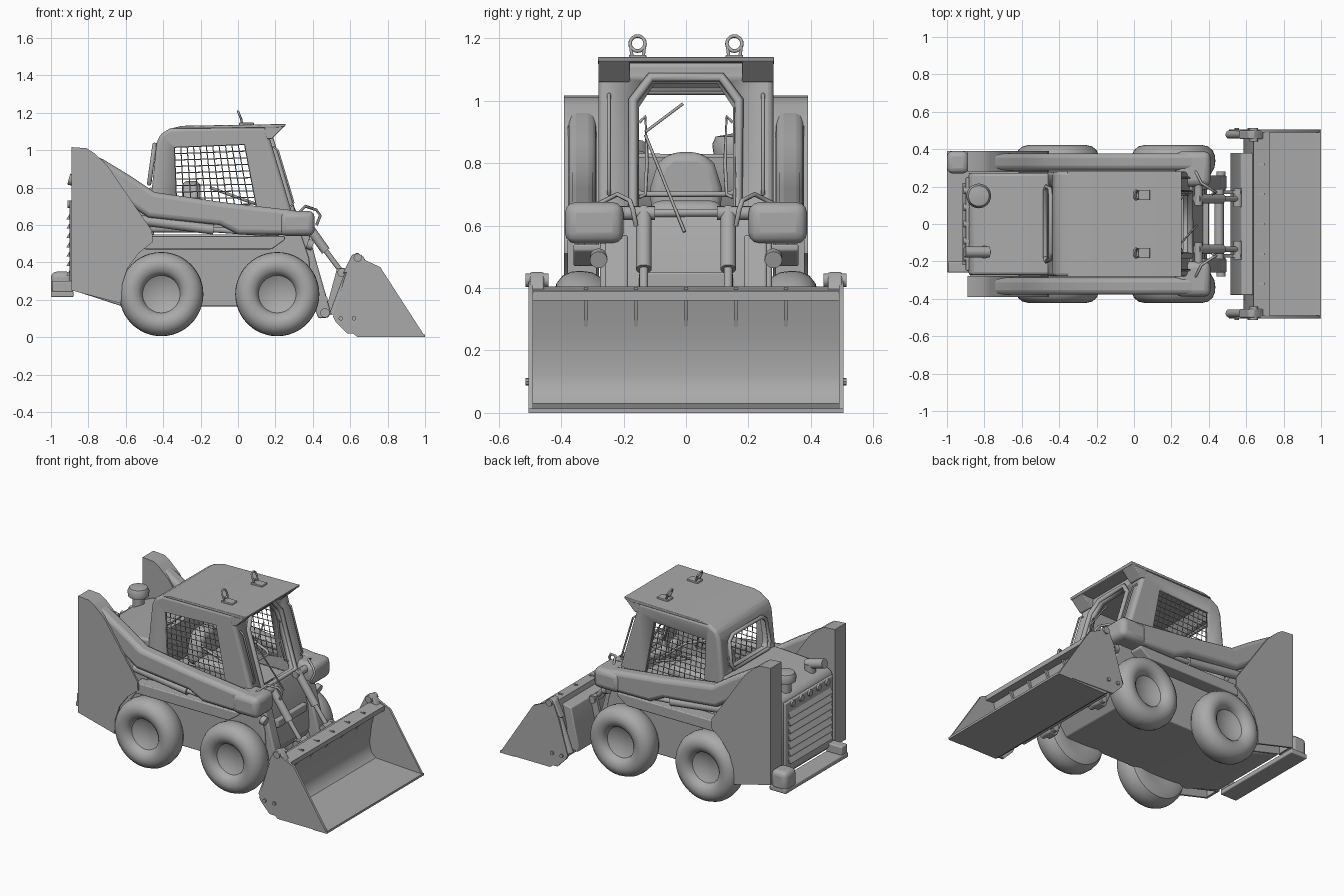
import bpy, bmesh, math
from mathutils import Vector

if "Cube" in bpy.data.objects:
    bpy.data.objects.remove(bpy.data.objects["Cube"])

grey = bpy.data.materials.new("plain grey")
grey.diffuse_color = (0.4, 0.4, 0.4, 1)
grey.use_nodes = True
grey.node_tree.nodes["Principled BSDF"].inputs["Base Color"].default_value = grey.diffuse_color
SIDES = ((1, "left"), (-1, "right"))


def finish(name, bm, bevel=0, segs=3):
    bmesh.ops.recalc_face_normals(bm, faces=bm.faces)
    me = bpy.data.meshes.new(name)
    bm.to_mesh(me)
    bm.free()
    me.materials.append(grey)
    ob = bpy.data.objects.new(name, me)
    bpy.context.collection.objects.link(ob)
    if bevel:
        m = ob.modifiers.new("bevel", "BEVEL")
        m.width, m.segments, m.limit_method = bevel, segs, "ANGLE"
        m.angle_limit = math.radians(35)
    return ob


def prism(name, pts, a, b, bevel=0, axis="y"):
    """Extrude an outline: (x, z) along y, or (y, z) along x."""
    bm = bmesh.new()
    put = (lambda p, d: (p[0], d, p[1])) if axis == "y" else (lambda p, d: (d, p[0], p[1]))
    lo = [bm.verts.new(put(p, a)) for p in pts]
    hi = [bm.verts.new(put(p, b)) for p in pts]
    bm.faces.new(lo)
    bm.faces.new(hi)
    for i in range(len(pts)):
        j = (i + 1) % len(pts)
        bm.faces.new((lo[i], lo[j], hi[j], hi[i]))
    return finish(name, bm, bevel)


def box(name, x0, x1, y0, y1, z0, z1, bevel=0):
    return prism(name, [(x0, z0), (x1, z0), (x1, z1), (x0, z1)], y0, y1, bevel)


def lathe(name, prof, origin, axis, steps=40):
    """Spin (radius, distance along axis) points around an axis."""
    o, ax = Vector(origin), Vector(axis).normalized()
    side = ax.orthogonal().normalized()
    bm = bmesh.new()
    vs = [bm.verts.new(o + side * r + ax * h) for r, h in prof]
    es = [bm.edges.new(p) for p in zip(vs, vs[1:])]
    bmesh.ops.spin(bm, geom=vs + es, cent=o, axis=ax, angle=2 * math.pi, steps=steps)
    bmesh.ops.remove_doubles(bm, verts=bm.verts, dist=1e-4)
    return finish(name, bm)


def rod(name, p, q, r, steps=16):
    d = Vector(q) - Vector(p)
    return lathe(name, [(0, 0), (r, 0), (r, d.length), (0, d.length)], p, d, steps)


def wires(name, paths, r, res=1):
    cu = bpy.data.curves.new(name, "CURVE")
    cu.dimensions, cu.bevel_depth, cu.bevel_resolution, cu.use_fill_caps = "3D", r, res, True
    for path in paths:
        sp = cu.splines.new("POLY")
        sp.points.add(len(path) - 1)
        for pt, co in zip(sp.points, path):
            pt.co = (*co, 1)
    cu.materials.append(grey)
    ob = bpy.data.objects.new(name, cu)
    bpy.context.collection.objects.link(ob)
    return ob


def cut(ob, cutter):
    cutter.hide_render = True
    cutter.display_type = "WIRE"
    m = ob.modifiers.new("cut", "BOOLEAN")
    m.operation, m.object, m.solver = "DIFFERENCE", cutter, "EXACT"


# Chassis, engine hood and rear grille
prism("chassis", [(-.88, .25), (-.62, .165), (.3, .165), (.39, .27), (.38, .42),
                  (.31, .63), (.27, .63), (.27, .55), (-.88, .55)], -.275, .275, .008)
prism("engine_hood", [(-.885, .3), (-.45, .3), (-.45, .8), (-.8, .78), (-.87, .75), (-.885, .72)],
      -.272, .272, .015)
box("grille_frame", -.9, -.88, -.25, .25, .27, .73, .006)
for i in range(7):
    z = .33 + i * .05
    prism("grille_slat", [(-.895, z), (-.918, z), (-.895, z + .038)], -.22, .22)
for i in range(5):
    rod("rear_lamp", (-.88, -.18 + i * .09, .71), (-.912, -.18 + i * .09, .71), .02)
box("rear_bumper", -1, -.88, -.26, .39, .215, .245, .006)
box("bumper_lamp_box", -1, -.885, .27, .39, .22, .35, .03)
box("bumper_end", -.995, -.88, -.26, -.2, .24, .3, .008)

# Air cleaner and exhaust on the hood
lathe("air_cleaner", [(0, 0), (.035, 0), (.035, .06), (.062, .07), (.066, .1), (.055, .125), (0, .135)],
      (-.83, .15, .76), (0, 0, 1), 24)
rod("exhaust_base", (-.8, -.15, .74), (-.8, -.15, .82), .035)
rod("exhaust_outlet", (-.775, -.15, .81), (-.905, -.15, .845), .03)

# Cab shell with hollow interior and openings
cab = prism("cab", [(-.475, .56), (-.46, .8), (-.435, 1.04), (-.415, 1.085), (-.36, 1.118), (.165, 1.125),
                    (.165, 1.08), (.29, .66), (.31, .56)], -.28, .28, .018)
cut(cab, prism("cutter_inside", [(-.44, .5), (-.425, .8), (-.4, 1.04), (-.35, 1.09), (.13, 1.095),
                                 (.26, .66), (.28, .5)], -.255, .255))
win = [(-.34, 1.015), (.035, 1.03), (.11, .64), (-.325, .64)]
cut(cab, prism("cutter_side_windows", win, -.4, .4))
door = [(-.15, .64), (.15, .64), (.15, .98), (.1, 1.055), (-.1, 1.055), (-.15, .98)]
cut(cab, prism("cutter_door", door, .08, .5, axis="x"))
rear = [(-.18, .82), (.18, .82), (.2, .86), (.19, 1.0), (.15, 1.03), (-.15, 1.03), (-.19, 1.0), (-.2, .86)]
cut(cab, prism("cutter_rear_window", rear, -.6, -.36, axis="x"))


# Door frame following the sloped cab front, and rear window frame
def front_x(z):
    return .295 - (z - .66) * .3


loop = [(y * 1.13, z + (.02 if z > .9 else 0)) for y, z in door]
wires("door_frame", [[(front_x(z), y, z) for y, z in loop + loop[:1]]], .016)
wires("rear_window_frame", [[(-.475 + (z - .82) * .14, y, z) for y, z in rear + rear[:1]]], .012)

# Roof with front visor and lifting eyes
prism("roof", [(-.36, 1.115), (.2, 1.12), (.25, 1.125), (.255, 1.14), (.16, 1.138), (-.3, 1.13)],
      -.282, .282, .004)
for s, n in SIDES:
    y = .155 * s
    prism(n + "_visor_corner", [(.14, 1.13), (.25, 1.13), (.18, 1.06), (.15, 1.06)], s * .18, s * .28, .004)
    box(n + "_eye_base", .005, .085, y - .028, y + .028, 1.13, 1.147, .004)
    ring = [(.01 - .01 * math.sin(a), y + .024 * math.cos(a), 1.183 + .024 * math.sin(a))
            for a in [k * math.pi / 10 for k in range(21)]]
    wires(n + "_lifting_eye", [ring, [(.022, y - .018, 1.14), (.015, y - .022, 1.175)],
                               [(.022, y + .018, 1.14), (.015, y + .022, 1.175)]], .006)
    # Window mesh
    c = [Vector((x, s * .266, z)) for x, z in win]
    bars = [(c[0].lerp(c[1], i / 11), c[3].lerp(c[2], i / 11)) for i in range(12)]
    bars += [(c[0].lerp(c[3], i / 11), c[1].lerp(c[2], i / 11)) for i in range(12)]
    wires(n + "_window_mesh", bars, .0028, 0)
    # Front pillar trim and grab handles
    wires(n + "_pillar_rail", [[(front_x(z) + d, s * .247, z) for z, d in
                               ((.7, 0), (.72, .02), (1.0, .02), (1.02, 0))]], .006)
    wires(n + "_grab_handle", [[(.2, s * .15, .93), (.2, s * .13, .95), (.22, s * .125, .8),
                               (.25, s * .13, .7), (.26, s * .15, .69)]], .006)

# Seat, lap bar and wiper
box("seat_cushion", -.25, .06, -.12, .12, .56, .68, .04)
seat = prism("seat_back", [(-.11, .62), (.11, .62), (.115, .72), (.09, .8), (.05, .835), (-.05, .835),
                           (-.09, .8), (-.115, .72)], -.3, -.2, .03, axis="x")
wires("lap_bar", [[(-.15, .17, .8), (.1, .16, .71), (.12, .14, .7), (.12, -.14, .7), (.1, -.16, .71),
                   (-.15, -.17, .8)]], .009)
wires("wiper", [[(front_x(.89), -.13, .89), (front_x(.58) + .02, -.005, .58)],
                [(front_x(.9), -.13, .9), (front_x(.99), -.01, .99)]], .005)
box("foot_panel", .33, .4, -.15, .15, .4, .45, .006)

# Wheels
tyre = [(0, .35), (.06, .355), (.1, .375), (.106, .395), (.125, .412), (.155, .422), (.185, .415), (.21, .395),
        (.223, .365), (.225, .335), (.22, .3), (.2, .265), (.16, .25), (.1, .26), (0, .265)]
for s, n in SIDES:
    for x, e in ((.21, "front"), (-.41, "rear")):
        lathe(f"{n}_{e}_wheel", tyre, (x, 0, .23), (0, s, 0), 48)

# Towers, lift arms, cylinders and legs
tower = [(-.89, 1.016), (-.81, 1.01), (-.77, .985), (-.7, .92), (-.55, .7), (-.46, .57), (-.455, .51),
         (-.53, .45), (-.59, .37), (-.62, .28), (-.625, .18), (-.89, .25)]
arm = [(-.85, .97), (-.8, .985), (-.72, .95), (-.58, .865), (-.445, .775), (-.07, .72), (.28, .68), (.37, .665),
       (.405, .62), (.4, .545), (0, .55), (-.1, .6), (-.48, .64), (-.6, .72), (-.82, .88)]
for s, n in SIDES:
    prism(n + "_tower_outer_plate", tower, s * .378, s * .391)
    prism(n + "_tower_inner_plate", tower, s * .278, s * .288)
    box(n + "_tower_back", -.89, -.875, s * .278, s * .391, .25, 1.013)
    prism(n + "_tower_cap", tower[:4] + [(-.71, .91), (-.775, .972), (-.815, .997), (-.89, 1.0)],
          s * .278, s * .391)
    prism(n + "_lift_arm", arm, s * .287, s * .378, .03)
    box(n + "_arm_elbow", .22, .41, s * .2, s * .388, .542, .675, .035)
    prism(n + "_fender", [(-.5, .47), (.18, .47), (.25, .52), (.25, .54), (-.5, .54)], s * .26, s * .36, .006)
    rod(n + "_lift_cylinder", (-.52, s * .335, .625), (-.13, s * .335, .575), .027)
    rod(n + "_lift_piston", (-.13, s * .335, .575), (.22, s * .335, .55), .015)
    prism(n + "_arm_leg", [(.27, .57), (.375, .57), (.42, .4), (.495, .14), (.485, .105), (.43, .1), (.4, .18)],
          s * .185, s * .26, .01)
    rod(n + "_leg_pin", (.465, s * .16, .13), (.465, s * .28, .13), .025)
    rod(n + "_hose_coupler", (.37, s * .28, .5), (.4, s * .28, .49), .028)
    rod(n + "_tilt_cylinder", (.335, s * .135, .65), (.47, s * .135, .46), .025)
    rod(n + "_tilt_piston", (.47, s * .135, .46), (.56, s * .135, .34), .014)
    rod(n + "_tilt_top_pin", (.345, s * .1, .64), (.345, s * .22, .64), .022)
    rod(n + "_tilt_pin", (.555, s * .09, .345), (.555, s * .19, .345), .024)
    prism(n + "_tilt_bracket", [(.53, .37), (.57, .37), (.61, .3), (.5, .12), (.46, .11)], s * .16, s * .18)
    wires(n + "_hose", [[(.34, s * .32, .62), (.33, s * .28, .67), (.36, s * .22, .7), (.42, s * .18, .68),
                        (.44, s * .17, .65), (.42, s * .16, .6)]], .008)
rod("leg_cross_tube", (.455, -.26, .2), (.455, .26, .2), .025)

# Bucket: curved shell, side plates, hinges and coupling plate
shell = [(1, 0), (.64, .0), (.6, .03), (.585, .1), (.605, .25), (.64, .405), (.725, .39), (.725, .36),
         (.665, .365), (.63, .24), (.615, .12), (.628, .06), (.66, .03), (1, .012)]
prism("bucket_shell", shell, -.5, .5)
side = [(1, .003), (.76, .375), (.64, .43), (.61, .42), (.572, .326), (.508, .11), (.52, .085), (.583, .02)]
for s, n in SIDES:
    prism(n + "_bucket_side", side, s * .49, s * .505)
    prism(n + "_hinge_tab", [(.56, .34), (.61, .44), (.64, .452), (.67, .43), (.7, .38)], s * .455, s * .5, .006)
    rod(n + "_hinge_pin", (.64, s * .44, .425), (.64, s * .514, .425), .022)
    rod(n + "_hinge_arm", (.51, s * .478, .12), (.6, s * .478, .36), .022)
    for x, z in ((.55, .1), (.62, .1)):
        rod(n + "_bucket_bolt", (x, s * .5, z), (x, s * .514, z), .012, 8)
prism("coupling_plate", [(.572, .36), (.64, .375), (.6, .1), (.525, .08), (.515, .12)], -.38, .38, .006)
for i in range(5):
    y = -.32 + i * .16
    prism("bucket_rib", [(.64, .4), (.7, .403), (.7, .39), (.6, .2)], y - .006, y + .006)
box("bucket_cutting_edge", .9, 1, -.505, .505, 0, .014)

# Smooth rounded parts, keep hard edges
meshes = [o for o in bpy.data.objects if o.type == "MESH"]
bpy.ops.object.select_all(action="DESELECT")
for o in meshes:
    o.select_set(True)
bpy.context.view_layer.objects.active = meshes[0]
bpy.ops.object.shade_smooth_by_angle(angle=math.radians(35))
